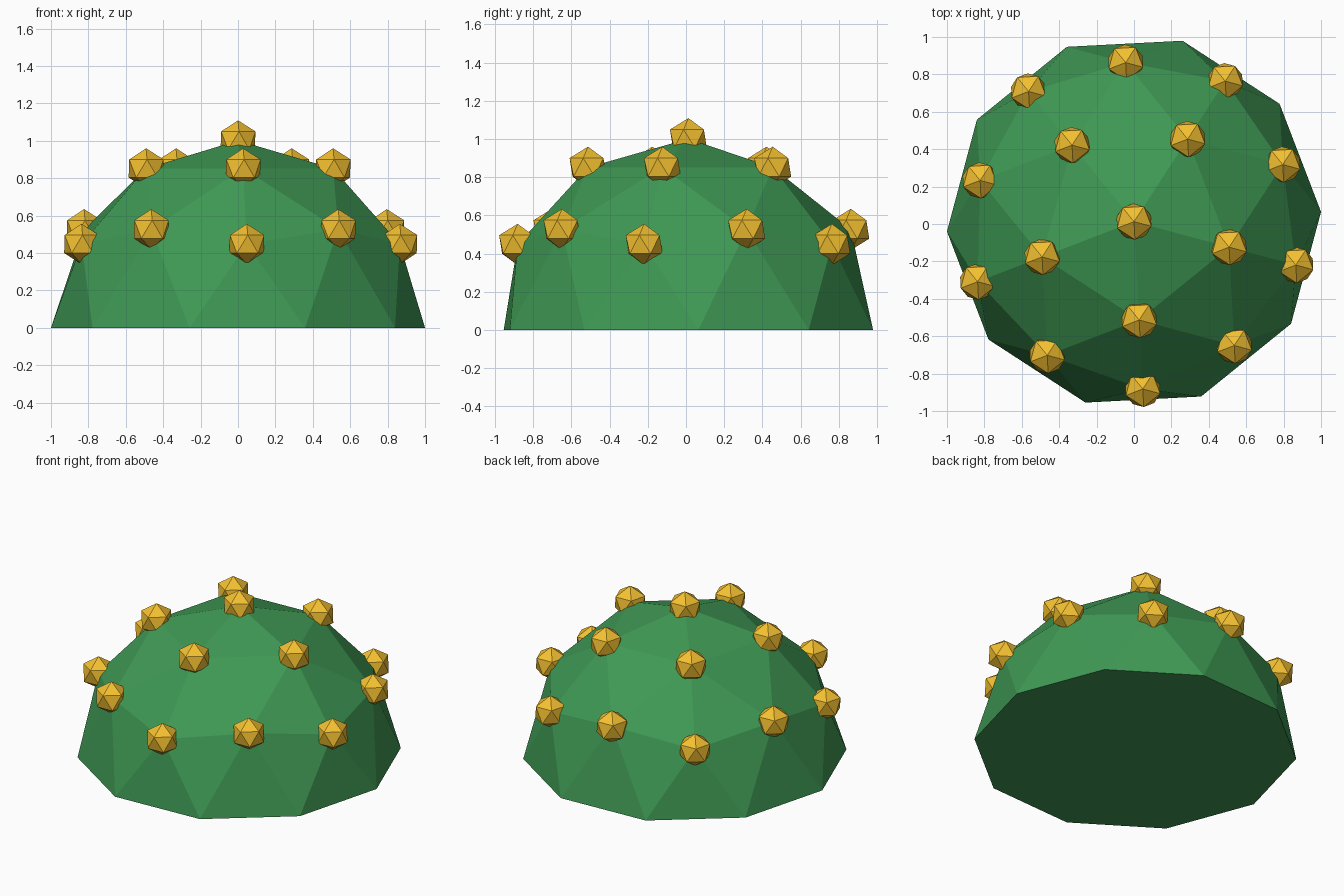
import bpy, bmesh, math
from mathutils import Matrix

if "Cube" in bpy.data.objects:
    bpy.data.objects.remove(bpy.data.objects["Cube"])

TURN = Matrix.Rotation(math.radians(-15), 4, 'Z')
SHIFT = Matrix.Translation((0, 0.0125, 0))
R, STUD_R, STUD_DIST = 1.0014, 0.108, 1.0014


def material(name, color):
    m = bpy.data.materials.new(name)
    m.diffuse_color = color
    m.use_nodes = True
    m.node_tree.nodes["Principled BSDF"].inputs["Base Color"].default_value = m.diffuse_color
    return m


def finish(bm, name, mat):
    bmesh.ops.recalc_face_normals(bm, faces=bm.faces[:])
    me = bpy.data.meshes.new(name)
    bm.to_mesh(me)
    bm.free()
    me.materials.append(mat)
    ob = bpy.data.objects.new(name, me)
    bpy.context.collection.objects.link(ob)
    return ob


green = material("dome_green", (0.05, 0.32, 0.09, 1))
gold = material("stud_gold", (0.90, 0.53, 0.03, 1))

# Faceted half dome with a closed base
bm = bmesh.new()
bmesh.ops.create_icosphere(bm, subdivisions=2, radius=R, matrix=SHIFT @ TURN)
bmesh.ops.delete(bm, geom=[v for v in bm.verts if v.co.z < -0.01], context='VERTS')
for v in bm.verts:
    if abs(v.co.z) < 0.01:
        v.co.z = 0
centre = SHIFT.translation
stud_points = [centre + (v.co - centre).normalized() * STUD_DIST
               for v in bm.verts if v.co.z > 0.1]
bmesh.ops.contextual_create(bm, geom=[e for e in bm.edges if e.is_boundary])
finish(bm, "dome", green)

# Twenty-sided studs on every corner above the rim
for i, p in enumerate(stud_points):
    bm = bmesh.new()
    bmesh.ops.create_icosphere(bm, subdivisions=1, radius=STUD_R,
                               matrix=Matrix.Translation(p) @ TURN)
    finish(bm, f"stud_{i + 1}", gold)
